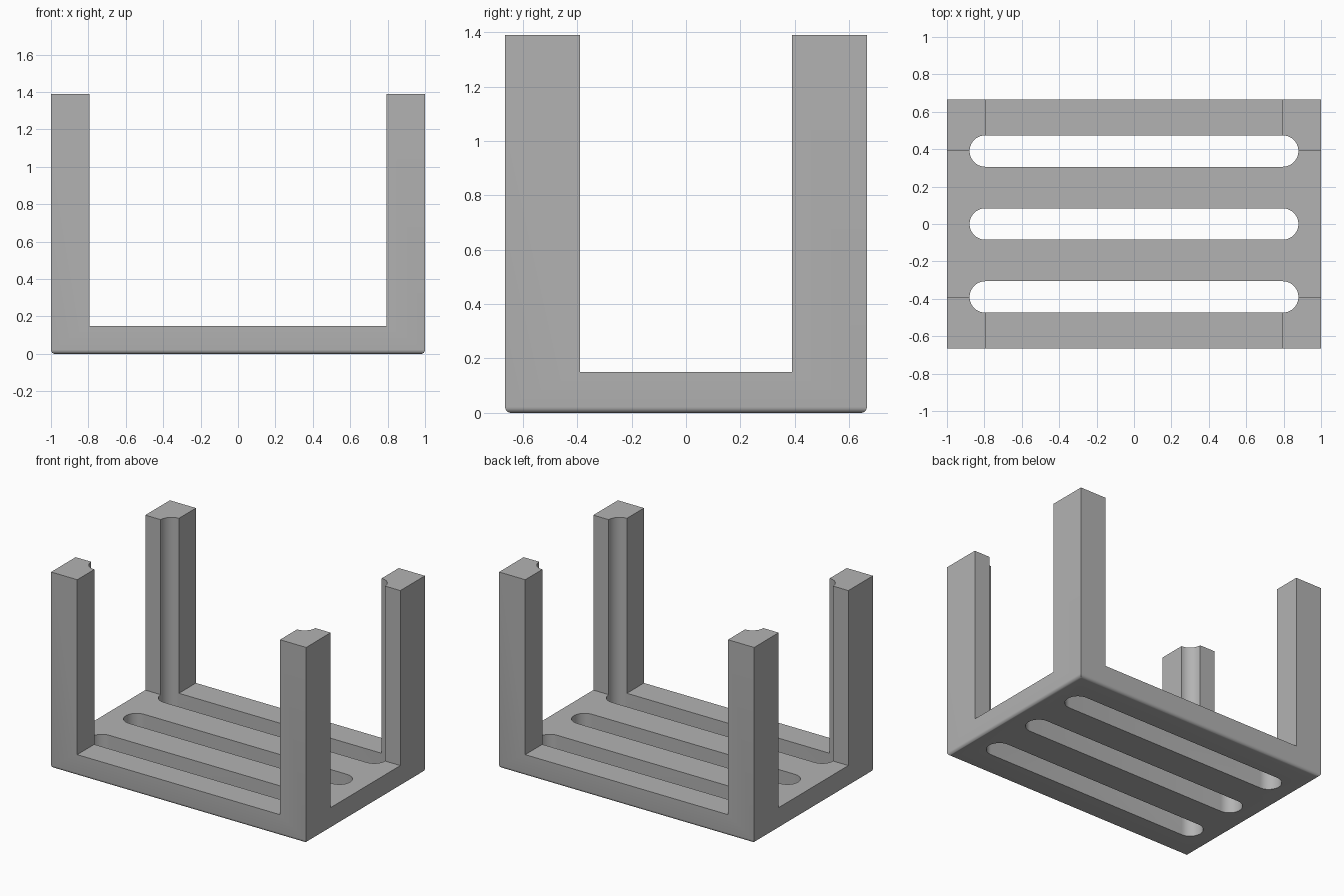
import bpy
import bmesh
from math import pi, sin, cos, radians
from mathutils import Matrix

HALF_X, HALF_Y, HEIGHT = 1.0, 0.665, 1.39
POST_X, POST_Y, FLOOR = 0.795, 0.39, 0.15   # inner faces of the posts, floor top
SLOT_R, EDGE_R = 0.084, 0.022

if "Cube" in bpy.data.objects:
    bpy.data.objects.remove(bpy.data.objects["Cube"])

# Plain grey material
grey = bpy.data.materials.new("plain_grey")
grey.use_nodes = True
colour = (0.45, 0.45, 0.45, 1)
grey.diffuse_color = colour
grey.node_tree.nodes["Principled BSDF"].inputs["Base Color"].default_value = colour


def finish(bm, name):
    mesh = bpy.data.meshes.new(name)
    bmesh.ops.recalc_face_normals(bm, faces=bm.faces)
    bm.to_mesh(mesh)
    bm.free()
    mesh.materials.append(grey)
    obj = bpy.data.objects.new(name, mesh)
    bpy.context.collection.objects.link(obj)
    return obj


def block(name, half_x, half_y, z0, z1, bottom_radius=0):
    bm = bmesh.new()
    place = Matrix.Translation((0, 0, (z0 + z1) / 2)) @ Matrix.Diagonal(
        (2 * half_x, 2 * half_y, z1 - z0, 1))
    bmesh.ops.create_cube(bm, size=1, matrix=place)
    if bottom_radius:
        rim = [e for e in bm.edges if all(v.co.z < z0 + 0.001 for v in e.verts)]
        bmesh.ops.bevel(bm, geom=rim, offset=bottom_radius, segments=6,
                        profile=0.5, affect='EDGES')
    return finish(bm, name)


def slot(name, y, steps=20):
    # Stadium outline extruded through the floor and past the post tops
    bm = bmesh.new()
    outline = []
    for side in (1, -1):
        for i in range(steps + 1):
            a = -pi / 2 + pi * i / steps
            outline.append(bm.verts.new((side * (POST_X + SLOT_R * cos(a)),
                                         y + side * SLOT_R * sin(a), -0.2)))
    face = bm.faces.new(outline)
    top = bmesh.ops.extrude_face_region(bm, geom=[face])["geom"]
    bmesh.ops.translate(bm, vec=(0, 0, HEIGHT + 0.4),
                        verts=[v for v in top if isinstance(v, bmesh.types.BMVert)])
    return finish(bm, name)


# Body: a solid block with rounded bottom edges, opened out into four posts
frame = block("slotted_base_with_posts", HALF_X, HALF_Y, 0, HEIGHT, EDGE_R)
cutters = [
    block("front_opening_cutter", POST_X, 1, FLOOR, 2),
    block("side_opening_cutter", 1.5, POST_Y, FLOOR, 2),
]

# Three long slots; the outer two also hollow the inner corners of the posts
cutters += [slot("slot_cutter", y) for y in (-POST_Y, 0, POST_Y)]

bpy.ops.object.select_all(action='DESELECT')
frame.select_set(True)
bpy.context.view_layer.objects.active = frame
for cutter in cutters:
    cutter.hide_render = True
    mod = frame.modifiers.new("cut", 'BOOLEAN')
    mod.operation = 'DIFFERENCE'
    mod.solver = 'EXACT'
    mod.object = cutter
    bpy.ops.object.modifier_apply(modifier=mod.name)
    bpy.data.objects.remove(cutter)

bpy.ops.object.shade_smooth_by_angle(angle=radians(30))
